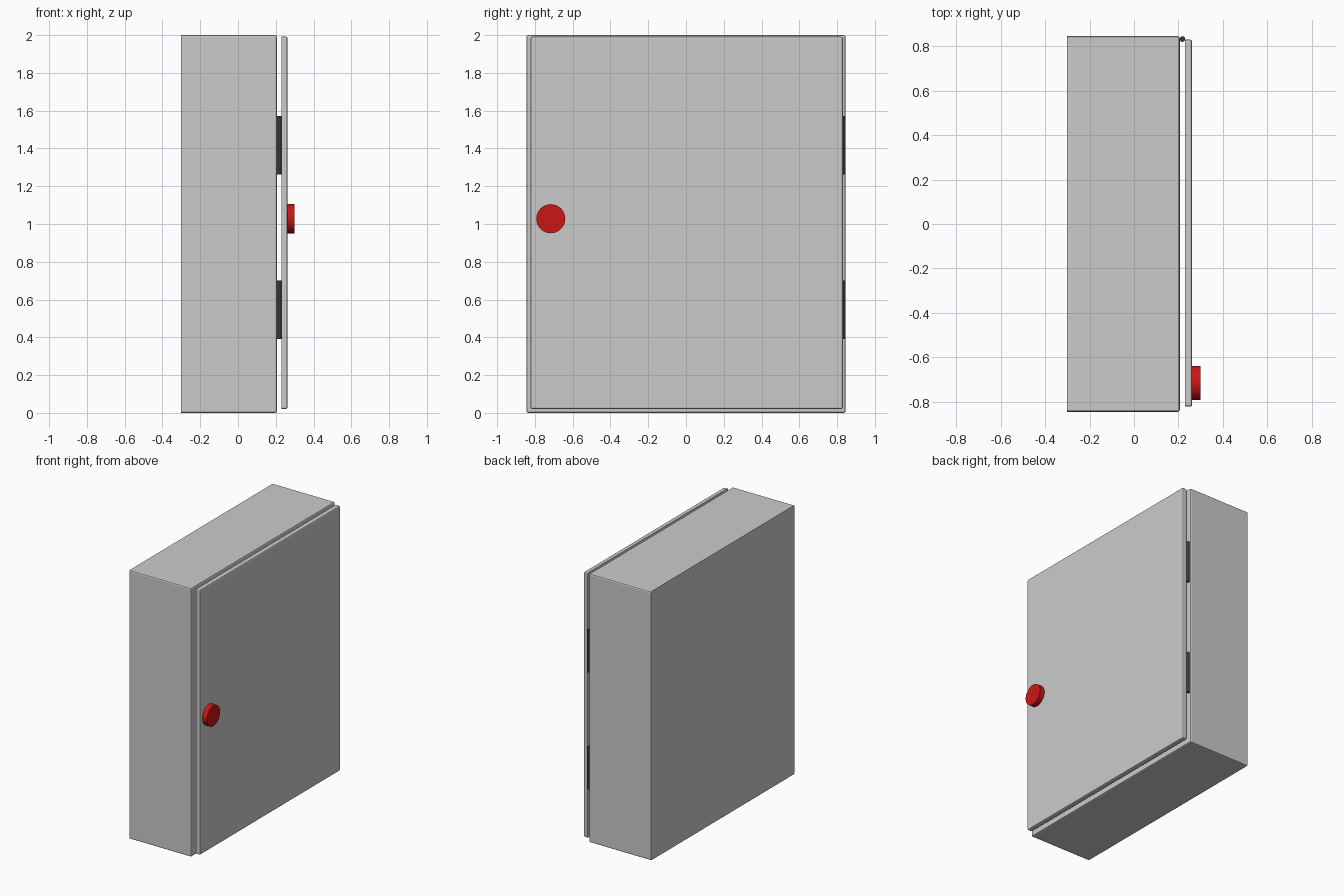
import bpy, bmesh
from math import pi

if "Cube" in bpy.data.objects:
    bpy.data.objects.remove(bpy.data.objects["Cube"])


def finish(obj, angle=0.6):
    bpy.ops.object.select_all(action='DESELECT')
    obj.select_set(True)
    bpy.context.view_layer.objects.active = obj
    bpy.ops.object.shade_smooth_by_angle(angle=angle)


def panel(name, lo, hi, bevel):
    """Box with softened edges everywhere except around its back (-x) face."""
    bm = bmesh.new()
    bmesh.ops.create_cube(bm, size=1)
    for v in bm.verts:
        for i in range(3):
            v.co[i] = hi[i] if v.co[i] > 0 else lo[i]
    edges = [e for e in bm.edges
             if not all(abs(v.co.x - lo[0]) < 1e-5 for v in e.verts)]
    bmesh.ops.bevel(bm, geom=edges, offset=bevel, segments=2,
                    profile=0.5, affect='EDGES')
    mesh = bpy.data.meshes.new(name)
    bm.to_mesh(mesh)
    bm.free()
    obj = bpy.data.objects.new(name, mesh)
    bpy.context.collection.objects.link(obj)
    finish(obj, 0.3)
    return obj


def cylinder(name, radius, depth, loc, rot, color, sides):
    bpy.ops.mesh.primitive_cylinder_add(vertices=sides, radius=radius,
                                        depth=depth, location=loc, rotation=rot)
    obj = bpy.context.object
    obj.name = name
    mat = bpy.data.materials.new(name + "_colour")
    mat.diffuse_color = color
    mat.use_nodes = True
    mat.node_tree.nodes["Principled BSDF"].inputs["Base Color"].default_value = mat.diffuse_color
    obj.data.materials.append(mat)
    finish(obj)
    return obj


# Cabinet body and the door standing just off its front
panel("cabinet_body", (-0.302, -0.845, 0.0), (0.206, 0.845, 2.0), 0.009)
panel("cabinet_door", (0.229, -0.822, 0.02), (0.262, 0.83, 1.992), 0.009)

# Two hinge barrels in the gap along the far edge
for name, z in (("lower_hinge", 0.547), ("upper_hinge", 1.418)):
    cylinder(name, 0.0125, 0.31, (0.218, 0.832, z), (0, 0, 0),
             (0.04, 0.04, 0.04, 1), 16)

# Round red door knob
cylinder("door_knob", 0.077, 0.042, (0.279, -0.716, 1.028), (0, pi / 2, 0),
         (0.6, 0.008, 0.008, 1), 32)
